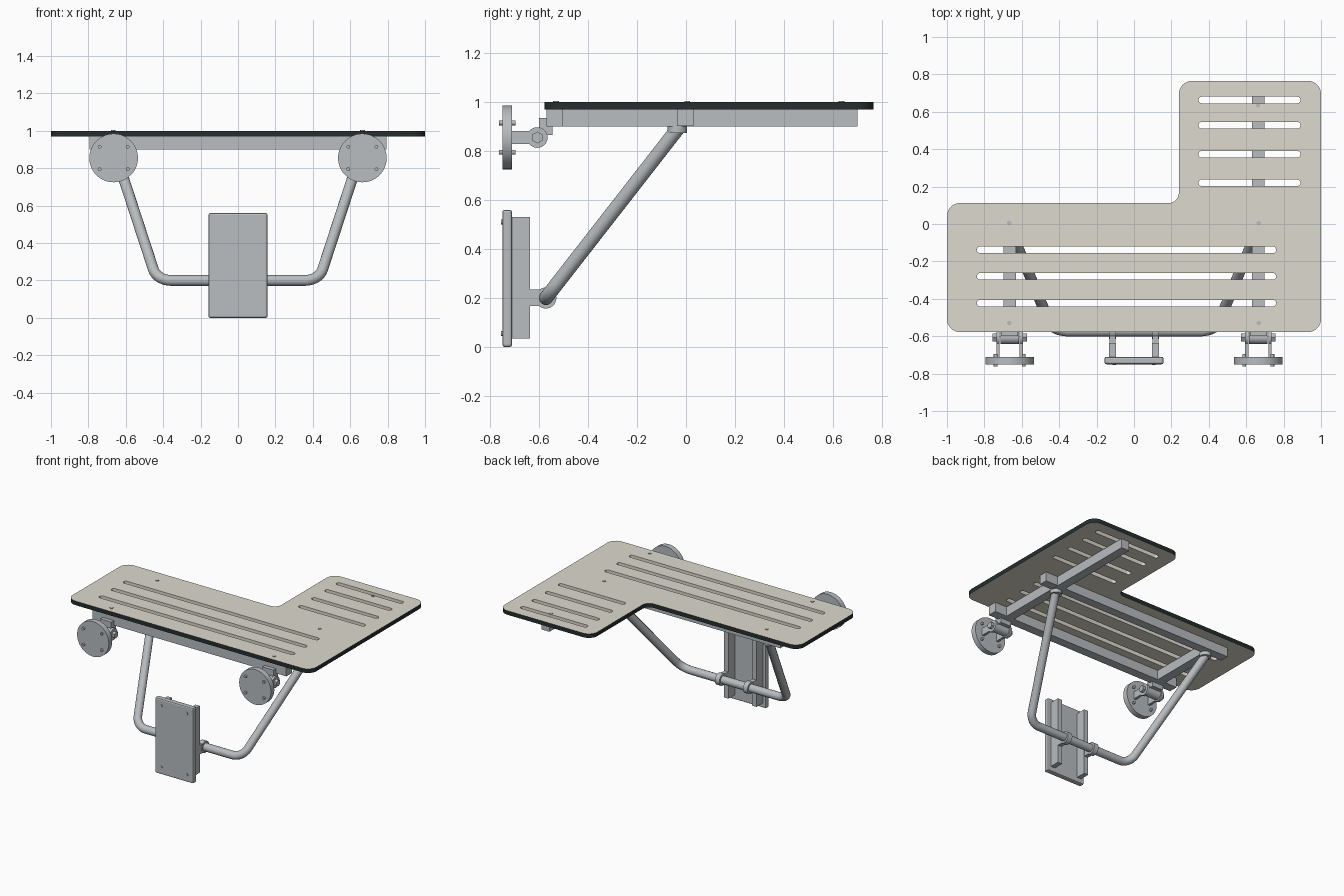
import bpy, math
from mathutils import Vector

if "Cube" in bpy.data.objects:
    bpy.data.objects.remove(bpy.data.objects["Cube"])


def material(name, rgb):
    m = bpy.data.materials.new(name)
    m.diffuse_color = (*rgb, 1)
    m.use_nodes = True
    m.node_tree.nodes["Principled BSDF"].inputs["Base Color"].default_value = m.diffuse_color
    return m


BEIGE = material("beige_panel", (0.73, 0.70, 0.62))
DARK = material("dark_edge", (0.018, 0.028, 0.028))
STEEL = material("steel_grey", (0.48, 0.51, 0.53))


def finish(o, name, mat=STEEL, bevel=0):
    o.name = name
    o.data.materials.clear()
    o.data.materials.append(mat)
    if bevel:
        b = o.modifiers.new("Bevel", 'BEVEL')
        b.width, b.segments = bevel, 2
    return o


def box(name, x, y, z, bevel=0):
    bpy.ops.mesh.primitive_cube_add(size=1, location=[sum(r) / 2 for r in (x, y, z)])
    o = bpy.context.object
    o.scale = [r[1] - r[0] for r in (x, y, z)]
    bpy.ops.object.transform_apply(location=False, rotation=False, scale=True)
    return finish(o, name, bevel=bevel)


def rod(name, a, b, r, n=32):
    a, b = Vector(a), Vector(b)
    bpy.ops.mesh.primitive_cylinder_add(radius=r, depth=(b - a).length, vertices=n, location=(a + b) / 2)
    o = bpy.context.object
    o.rotation_euler = (b - a).to_track_quat('Z', 'Y').to_euler()
    bpy.ops.object.shade_smooth_by_angle(angle=math.radians(40))
    return finish(o, name)


def rounded(points, radii, n=8, closed=True):
    """Path through points with each corner replaced by an arc."""
    pts = [Vector(p) for p in points]
    out = []
    for i, (p, r) in enumerate(zip(pts, radii)):
        if not closed and i in (0, len(pts) - 1):
            out.append(p)
            continue
        u = (pts[i - 1] - p).normalized()
        v = (pts[(i + 1) % len(pts)] - p).normalized()
        half = u.angle(v) / 2
        c = p + (u + v).normalized() * (r / math.sin(half))
        t = r / math.tan(half)
        s, e = (p + u * t - c).normalized(), (p + v * t - c).normalized()
        out += [c + s.slerp(e, k / n).normalized() * r for k in range(n + 1)]
    return out


def add_curve(name, paths, closed, dim):
    cu = bpy.data.curves.new(name, 'CURVE')
    cu.dimensions = dim
    for path in paths:
        s = cu.splines.new('POLY')
        s.points.add(len(path) - 1)
        for q, p in zip(s.points, path):
            q.co = (*p, 1)
        s.use_cyclic_u = closed
    o = bpy.data.objects.new(name, cu)
    bpy.context.collection.objects.link(o)
    return o


def to_mesh(o):
    bpy.ops.object.select_all(action='DESELECT')
    bpy.context.view_layer.objects.active = o
    o.select_set(True)
    bpy.ops.object.convert(target='MESH')
    return bpy.context.object


# L-shaped slotted seat panel
outline = rounded([(-1, -.578, 0), (1, -.578, 0), (1, .765, 0), (.24, .765, 0), (.24, .112, 0), (-1, .112, 0)],
                  [.07, .07, .07, .07, .055, .07])
slots = [(-.84, .76, y) for y in (-.138, -.28, -.423)] + [(.345, .89, y) for y in (.663, .528, .373, .22)]
H = .0175
holes = [rounded([(a, y - H, 0), (b, y - H, 0), (b, y + H, 0), (a, y + H, 0)], [H * .98] * 4, 5)
         for a, b, y in slots]
seat = add_curve("seat_panel", [outline] + holes, True, '2D')
seat.data.fill_mode = 'BOTH'
seat.data.extrude = .015
seat.location.z = .985
seat = finish(to_mesh(seat), "seat_panel", BEIGE)
seat.data.materials.append(DARK)
for f in seat.data.polygons:
    c = f.center
    in_slot = any(a - .01 < c.x < b + .01 and abs(c.y - y) < .025 and c.x < .95 for a, b, y in slots)
    f.material_index = int(abs(f.normal.z) < .5 and not in_slot)

# Square tube frame under the seat
box("front_crossbar", (-.795, .795), (-.57, -.503), (.9, .97))
box("middle_crossbar", (-.795, .795), (-.036, .03), (.902, .97))
box("right_rail", (.63, .697), (-.505, .70), (.899, .969))
box("left_rail", (-.697, -.63), (-.505, -.034), (.899, .969))

# Screw heads on the seat
for x, y in [(-.667, .005), (.667, .005), (-.667, -.53), (.667, -.53), (.663, .635)]:
    rod("seat_screw", (x, y, .96), (x, y, 1.004), .012, 12)

# Hinged wall brackets, one per side
for s in (-1, 1):
    cx = s * .665
    rod("wall_disc", (cx, -.75, .855), (cx, -.71, .855), .13, 64)
    for dx in (-.075, .075):
        for dz in (-.06, .06):
            rod("disc_bolt", (cx + dx, -.763, .855 + dz), (cx + dx, -.695, .855 + dz), .01, 12)
    for d in (-1, 1):
        px = cx + d * .062
        box("hinge_arm", (px - .009, px + .009), (-.715, -.605), (.828, .882))
        rod("hinge_eye", (px - .009, -.607, .855), (px + .009, -.607, .855), .042)
        rod("hinge_nut", (cx + d * .07, -.607, .855), (cx + d * .092, -.607, .855), .024, 6)
    rod("hinge_barrel", (cx - .05, -.607, .855), (cx + .05, -.607, .855), .035)
    box("hinge_tab", (cx - .045, cx + .045), (-.6, -.545), (.866, .902))
    box("hinge_upright", (cx - .045, cx + .045), (-.6, -.568), (.89, .935))
    # Socket where the support tube meets the frame
    rod("tube_socket", (s * .655, -.036, .874), (s * .655, -.036, .903), .04)

# Bent support tube
corner, top = (.433, -.572, .2), (.658, -.036, .888)
mir = lambda p: (-p[0], p[1], p[2])
path = rounded([mir(top), mir(corner), corner, top], [0, .1, .1, 0], 12, False)
tube = add_curve("support_tube", [path], False, '3D')
tube.data.bevel_depth = .029
tube.data.bevel_resolution = 6
tube.data.use_fill_caps = True
tube = finish(to_mesh(tube), "support_tube")
bpy.ops.object.shade_smooth_by_angle(angle=math.radians(40))

# Lower wall plate with its upright rails and tube clamps
box("lower_wall_plate", (-.158, .158), (-.75, -.71), (0, .56), .01)
for s in (-1, 1):
    x = s * .115
    box("plate_rail", (x - .018, x + .018), (-.712, -.637), (.035, .53))
    box("clamp_lug", (x - .016, x + .016), (-.64, -.595), (.168, .234))
    rod("clamp_ring", (x - .018, -.572, .2), (x + .018, -.572, .2), .043)
    for z in (.055, .51):
        rod("plate_bolt", (s * .105, -.755, z), (s * .105, -.7, z), .01, 12)
